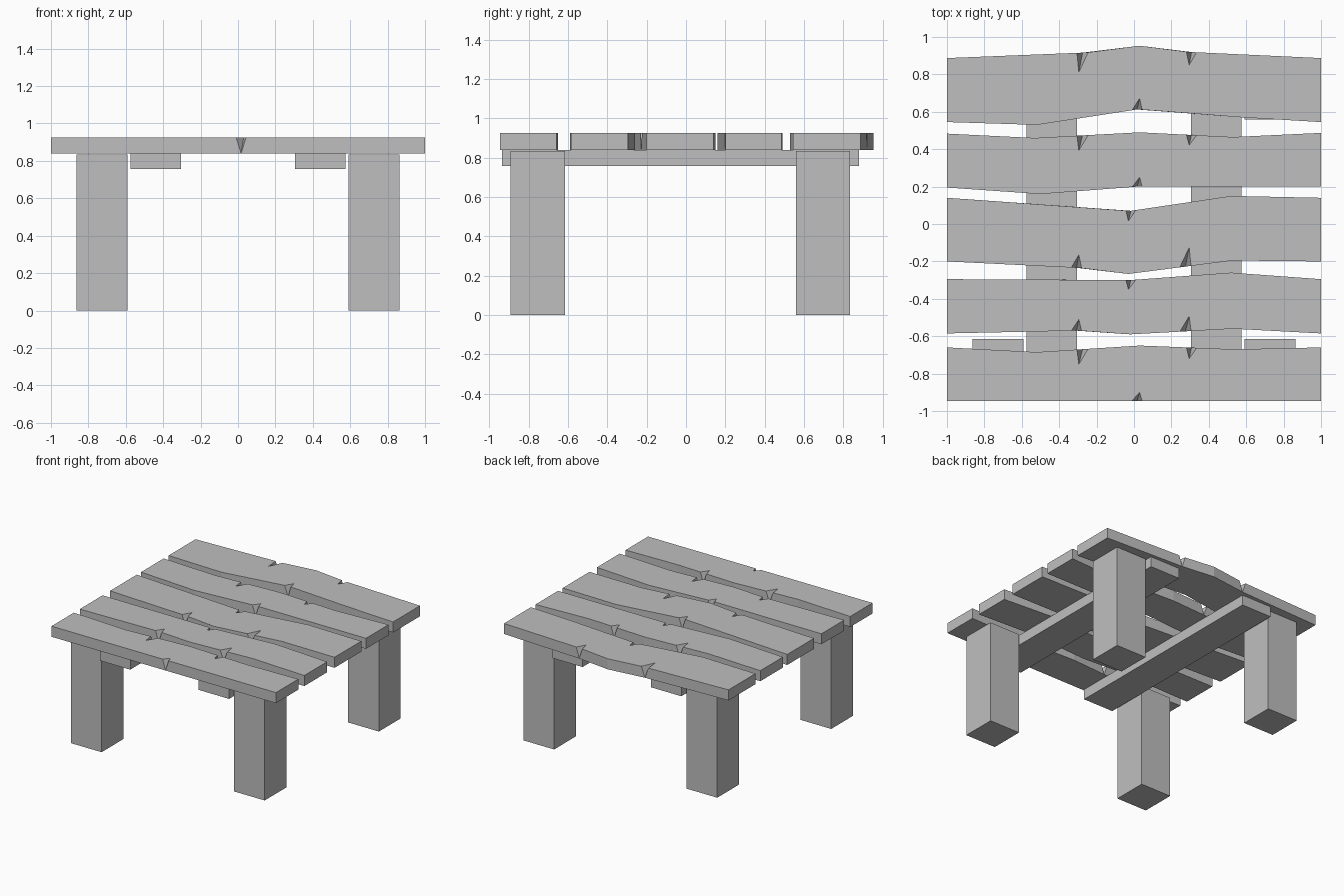
import bpy
import bmesh

default_cube = bpy.data.objects.get("Cube")
if default_cube:
    bpy.data.objects.remove(default_cube, do_unlink=True)

# One plain grey for the whole table
grey = bpy.data.materials.new("plain_grey")
grey.use_nodes = True
colour = (0.52, 0.52, 0.52, 1)
grey.diffuse_color = colour
grey.node_tree.nodes["Principled BSDF"].inputs["Base Color"].default_value = colour

TOP, UNDERSIDE = 0.925, 0.84


def finish(bm, name):
    bmesh.ops.recalc_face_normals(bm, faces=bm.faces)
    mesh = bpy.data.meshes.new(name)
    bm.to_mesh(mesh)
    bm.free()
    mesh.materials.append(grey)
    obj = bpy.data.objects.new(name, mesh)
    bpy.context.collection.objects.link(obj)
    return obj


def box(name, low, high):
    bm = bmesh.new()
    bmesh.ops.create_cube(bm, size=1)
    for vert in bm.verts:
        vert.co = [a if c < 0 else b for a, b, c in zip(low, high, vert.co)]
    return finish(bm, name)


def height_at(edge, x):
    for (xa, ya), (xb, yb) in zip(edge, edge[1:]):
        if xa <= x <= xb:
            return ya + (yb - ya) * (x - xa) / (xb - xa)


def nicked_edge(edge, nicks, inward):
    """Return (top point, bottom point) pairs; a nick narrows to one bottom point."""
    columns = []
    for x, y in edge:
        if not any(start - 0.01 < x < end + 0.01 for start, end, tip, depth in nicks):
            columns.append(((x, y), (x, y)))
    for start, end, tip, depth in nicks:
        middle = (start + end) / 2
        foot = (middle, height_at(edge, middle))
        left = (start, height_at(edge, start))
        right = (end, height_at(edge, end))
        apex = (tip, height_at(edge, tip) + inward * depth)
        columns += [(left, foot), (apex, foot), (right, foot)]
    # Keep each nick's three columns in order while sorting along the edge
    return sorted(columns, key=lambda column: column[1][0])


def nick(start, end, tip, depth, flip):
    if flip:
        start, end, tip = -end, -start, -tip
    return start, end, tip, depth


def plank(name, back, front, flip, pair_depths, single_depth):
    pair = [nick(-0.305, -0.245, -0.295, pair_depths[0], flip),
            nick(0.28, 0.335, 0.295, pair_depths[1], flip)]
    single = [nick(-0.01, 0.043, 0.03, single_depth, flip)]
    back_nicks, front_nicks = (single, pair) if flip else (pair, single)
    outline = nicked_edge(front, front_nicks, 1)
    outline += reversed(nicked_edge(back, back_nicks, -1))

    bm = bmesh.new()
    upper, lower = [], []
    for top, bottom in outline:
        upper.append(bm.verts.new((*top, TOP)))
        shared = lower and lower[-1].co.x == bm.verts[:][0].co.x
        if outline.index((top, bottom)) and bottom == previous:
            lower.append(lower[-1])
        else:
            lower.append(bm.verts.new((*bottom, UNDERSIDE)))
        previous = bottom
    bm.faces.new(upper)
    bm.faces.new(list(dict.fromkeys(lower)))
    for i in range(len(outline)):
        ring = (upper[i - 1], upper[i], lower[i], lower[i - 1])
        bm.faces.new(list(dict.fromkeys(ring)))
    return finish(bm, name)


# Five uneven boards, from the back to the front
plank("back_plank",
      [(-1, .887), (-.25, .917), (.03, .953), (.29, .92), (1, .887)],
      [(-1, .545), (-.52, .53), (.02, .613), (.58, .57), (1, .545)],
      False, (.105, .07), .06)
plank("back_middle_plank",
      [(-1, .483), (-.53, .46), (.03, .49), (.53, .465), (1, .487)],
      [(-1, .195), (-.5, .16), (.02, .2), (1, .2)],
      False, (.08, .055), .05)
plank("centre_plank",
      [(-1, .14), (-.02, .07), (.52, .15), (1, .14)],
      [(-1, -.2), (-.29, -.235), (-.03, -.267), (.53, -.195), (1, -.2)],
      True, (.1, .07), .055)
plank("front_middle_plank",
      [(-1, -.295), (-.02, -.3), (.52, -.26), (1, -.295)],
      [(-1, -.585), (-.3, -.57), (-.02, -.59), (.53, -.56), (1, -.585)],
      True, (.08, .06), .05)
plank("front_plank",
      [(-1, -.66), (-.52, -.685), (.03, -.65), (.54, -.67), (1, -.66)],
      [(-1, -.945), (1, -.945)],
      False, (.08, .06), .045)

# Legs and cross battens on both sides
for side, sign in (("left", 1), ("right", -1)):
    inner, outer = sorted((sign * 0.59, sign * 0.863))
    box("front_leg_" + side, (inner, -0.893, 0), (outer, -0.615, 0.835))
    box("back_leg_" + side, (inner, 0.56, 0), (outer, 0.835, 0.835))
    inner, outer = sorted((sign * 0.305, sign * 0.575))
    box("batten_" + side, (inner, -0.935, 0.757), (outer, 0.88, UNDERSIDE))
